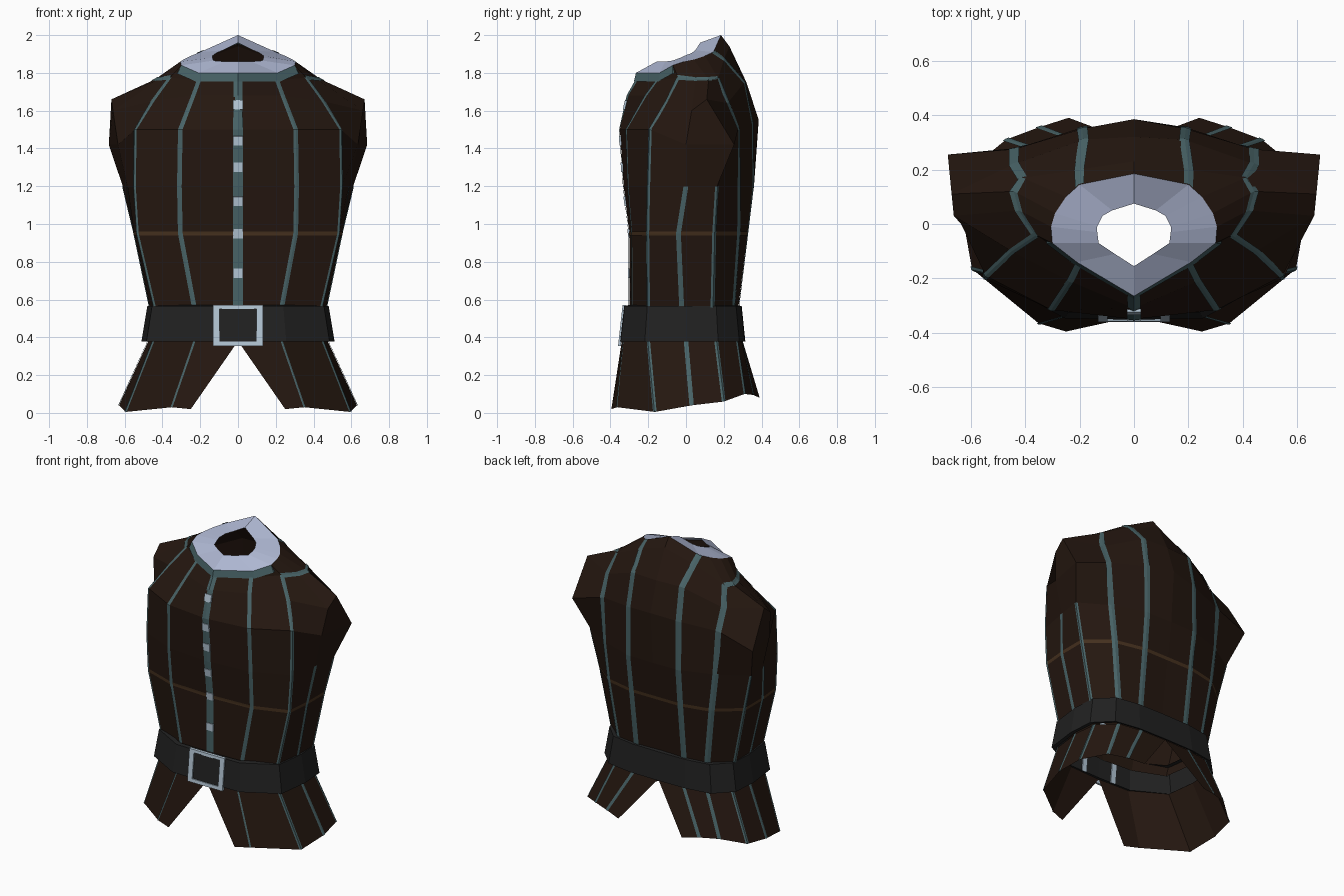
import bpy
from mathutils import Vector as V

if "Cube" in bpy.data.objects:
    bpy.data.objects.remove(bpy.data.objects["Cube"])


def material(name, rgb):
    m = bpy.data.materials.new(name)
    m.diffuse_color = (*rgb, 1)
    m.use_nodes = True
    m.node_tree.nodes["Principled BSDF"].inputs["Base Color"].default_value = m.diffuse_color
    return m


BROWN = material("brown_leather", (0.018, 0.0085, 0.005))
TAN = material("tan_seam", (0.06, 0.03, 0.013))
TEAL = material("teal_trim", (0.065, 0.125, 0.135))
DARK = material("dark_belt", (0.015, 0.015, 0.015))
STEEL = material("pale_metal", (0.45, 0.56, 0.66))
LINEN = material("pale_linen", (0.42, 0.47, 0.64))


def mesh_object(name, verts, faces, mat):
    me = bpy.data.meshes.new(name)
    me.from_pydata([tuple(v) for v in verts], [], faces)
    me.materials.append(mat)
    ob = bpy.data.objects.new(name, me)
    bpy.context.collection.objects.link(ob)
    return ob


def ring(half):
    """Close a half outline (front centre to back centre) by mirroring it."""
    pts = [V(p) for p in half]
    return pts + [V((-p.x, p.y, p.z)) for p in reversed(pts[1:-1])]


def flat(z, half):
    return [(x, y, z) for x, y in half]


def loft(name, rows, mat, around=True, loop=False):
    """Skin rows of equal length; optionally close around and along."""
    n, m = len(rows[0]), len(rows)
    faces = []
    for r in range(m if loop else m - 1):
        for c in range(n if around else n - 1):
            d, s = (c + 1) % n, (r + 1) % m
            faces.append((r * n + c, r * n + d, s * n + d, s * n + c))
    return mesh_object(name, [p for row in rows for p in row], faces, mat)


def strip(name, grid, path, half, mat, across="col", lift=0.004):
    """Thin ribbon folded over a grid line, slightly above the surface."""
    n, m = len(grid[0]), len(grid)
    out = []
    for r, c in path:
        p = grid[r][c]
        prev, nxt = grid[r][(c - 1) % n], grid[r][(c + 1) % n]
        lo, hi = grid[max(r - 1, 0)][c], grid[min(r + 1, m - 1)][c]
        nor = (nxt - prev).cross(hi - lo).normalized() * lift
        a, b = (prev, nxt) if across == "col" else (hi, lo)
        out.append([p + nor + (a - p).normalized() * half, p + nor,
                    p + nor + (b - p).normalized() * half])
    return loft(name, out, mat, around=False)


# Torso: rings from waist to neck
neck = [(0, -.265, 1.80), (.21, -.14, 1.80), (.3, -.07, 1.84), (.305, -.01, 1.86),
        (.29, .04, 1.87), (.25, .1, 1.89), (.2, .145, 1.91), (0, .185, 2.0)]
waist = flat(.5, [(0, -.3), (.22, -.285), (.43, -.2), (.455, -.02),
                  (.455, .14), (.33, .25), (.18, .27), (0, .265)])
ribs = flat(.95, [(0, -.3), (.305, -.285), (.535, -.205), (.55, -.04),
                  (.55, .15), (.39, .28), (.185, .325), (0, .325)])
chest = flat(1.2, [(0, -.33), (.31, -.305), (.55, -.2), (.585, .0),
                   (.61, .165), (.42, .28), (.19, .355), (0, .36)])
upper = [(0, -.35, 1.5), (.305, -.315, 1.5), (.545, -.19, 1.5), (.635, .0, 1.42),
         (.684, .255, 1.42), (.44, .275, 1.5), (.19, .35, 1.53), (0, .385, 1.55)]
shoulder = [(0, -.31, 1.68), (.235, -.21, 1.68), (.45, -.1, 1.65), (.662, .03, 1.6),
            (.67, .11, 1.66), (.44, .22, 1.64), (.185, .31, 1.75), (0, .32, 1.75)]
yoke = [(0, -.265, 1.76), (.205, -.15, 1.76), (.36, -.04, 1.775), (.42, .05, 1.765),
        (.44, .12, 1.765), (.41, .17, 1.77), (.2, .2, 1.87), (0, .23, 1.94)]
body = [ring(h) for h in (waist, ribs, chest, upper, shoulder, yoke, neck)]
loft("torso", body, BROWN)

# Long stripes, short underarm stripes and shoulder straps
for side, cols in (("right", (1, 2, 3, 4, 5, 6)), ("left", (13, 12, 11, 10, 9, 8))):
    for k, c in enumerate(cols):
        top = (6, 6, 3, 3, 6, 7)[k]
        strip(f"torso_stripe_{side}_{k}", body, [(r, c) for r in range(top)],
              .013 if k < 4 else .02, TEAL)
    strap = sorted(cols[1:5])
    strip(f"shoulder_stripe_{side}", body, [(5, c) for c in strap], .018, TEAL, "row")

# Seam around the ribs
strip("rib_seam", body, [(1, c % 14) for c in range(15)], .011, TAN, "row", .003)

# Front placket with pale clasps
strip("placket", body, [(r, 0) for r in range(6)], .026, TEAL)
front = [row[0] for row in body]
for i, z in enumerate((.74, .95, 1.12, 1.30, 1.44, 1.63)):
    a, b = next((a, b) for a, b in zip(front, front[1:]) if a.z <= z <= b.z)
    p = a.lerp(b, (z - a.z) / (b.z - a.z))
    bpy.ops.mesh.primitive_cube_add(size=1, location=(0, p.y - .002, z))
    clasp = bpy.context.object
    clasp.name = f"clasp_{i}"
    clasp.scale = (.052, .012, .05)
    clasp.rotation_euler.x = -(b.y - a.y) / (b.z - a.z)
    clasp.data.materials.append(STEEL)

# Collar and its trim
inner = [(0, -.155, 1.86), (.07, -.11, 1.86), (.13, -.07, 1.865), (.135, -.03, 1.88),
         (.135, -.01, 1.89), (.115, .03, 1.905), (.08, .05, 1.92), (0, .075, 1.96)]
outer = ring(neck)
loft("collar", [outer, ring(inner)], LINEN)
loft("collar_trim", [[V((p.x * 1.07, p.y * 1.04, p.z - .045)) for p in outer], outer], TEAL)

# Skirt: two flaps, split at the front and back
hem = [(.25, -.395, .02), (.35, -.365, .03), (.595, -.165, .005), (.63, .03, .04),
       (.605, .2, .06), (.47, .31, .1), (.35, .355, .095), (.24, .39, .08)]
top = flat(.38, [(0, -.34), (.23, -.33), (.45, -.2), (.475, 0),
                 (.46, .16), (.35, .27), (.19, .295), (0, .3)])
for side, s in (("right", 1), ("left", -1)):
    rows = [[V((s * x, y, z)) for x, y, z in half][::s] for half in (hem, top)]
    loft(f"skirt_{side}", rows, BROWN, around=False)
    for c in range(1, 7):
        strip(f"skirt_stripe_{side}_{c}", rows, [(0, c), (1, c)],
              .006 if c == (1 if s > 0 else 6) else .012, TEAL)

# Belt: open band with rims turned inwards
edge = [(0, -.33), (.24, -.325), (.455, -.205), (.48, 0),
        (.468, .16), (.365, .265), (.2, .292), (0, .295)]


def belt_ring(z, k):
    return ring([(x * k, y * k, z) for x, y in edge])


loft("belt", [belt_ring(.385, 1.0), belt_ring(.378, 1.065),
              belt_ring(.565, 1.0), belt_ring(.57, .93)], DARK)


# Buckle frame, leaning with the belt
def frame(w, z0, z1, dy):
    return [V((x, -.336 - (.57 - z) * .11 + dy, z))
            for x, z in ((-w, z0), (w, z0), (w, z1), (-w, z1))]


loft("buckle", [frame(.133, .355, .57, .015), frame(.133, .355, .57, 0),
                frame(.098, .378, .55, 0), frame(.098, .378, .55, .015)], STEEL, loop=True)
